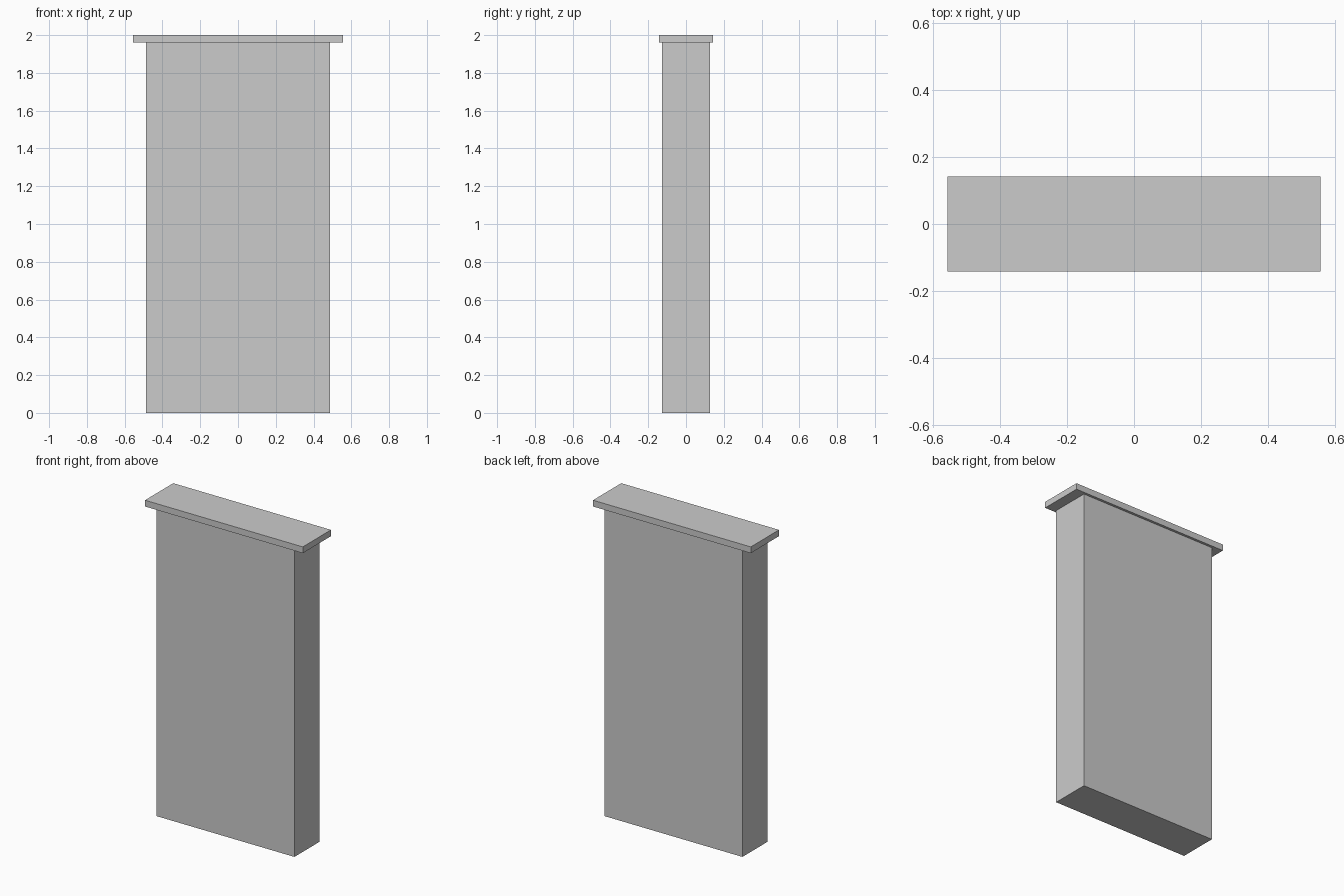
import bpy

if "Cube" in bpy.data.objects:
    bpy.data.objects.remove(bpy.data.objects["Cube"])


def box(name, half_x, half_y, z0, z1):
    """Axis-aligned box centred on x = y = 0, spanning z0 to z1."""
    bpy.ops.mesh.primitive_cube_add(size=1, location=(0, 0, (z0 + z1) / 2))
    obj = bpy.context.object
    obj.name = name
    obj.scale = (2 * half_x, 2 * half_y, z1 - z0)
    bpy.ops.object.transform_apply(location=False, rotation=False, scale=True)
    return obj


CAP_BOTTOM = 1.96

# Tall slab
box("wall_body", 0.486, 0.126, 0.0, CAP_BOTTOM)

# Overhanging coping on top
box("wall_cap", 0.556, 0.142, CAP_BOTTOM, 2.0)
